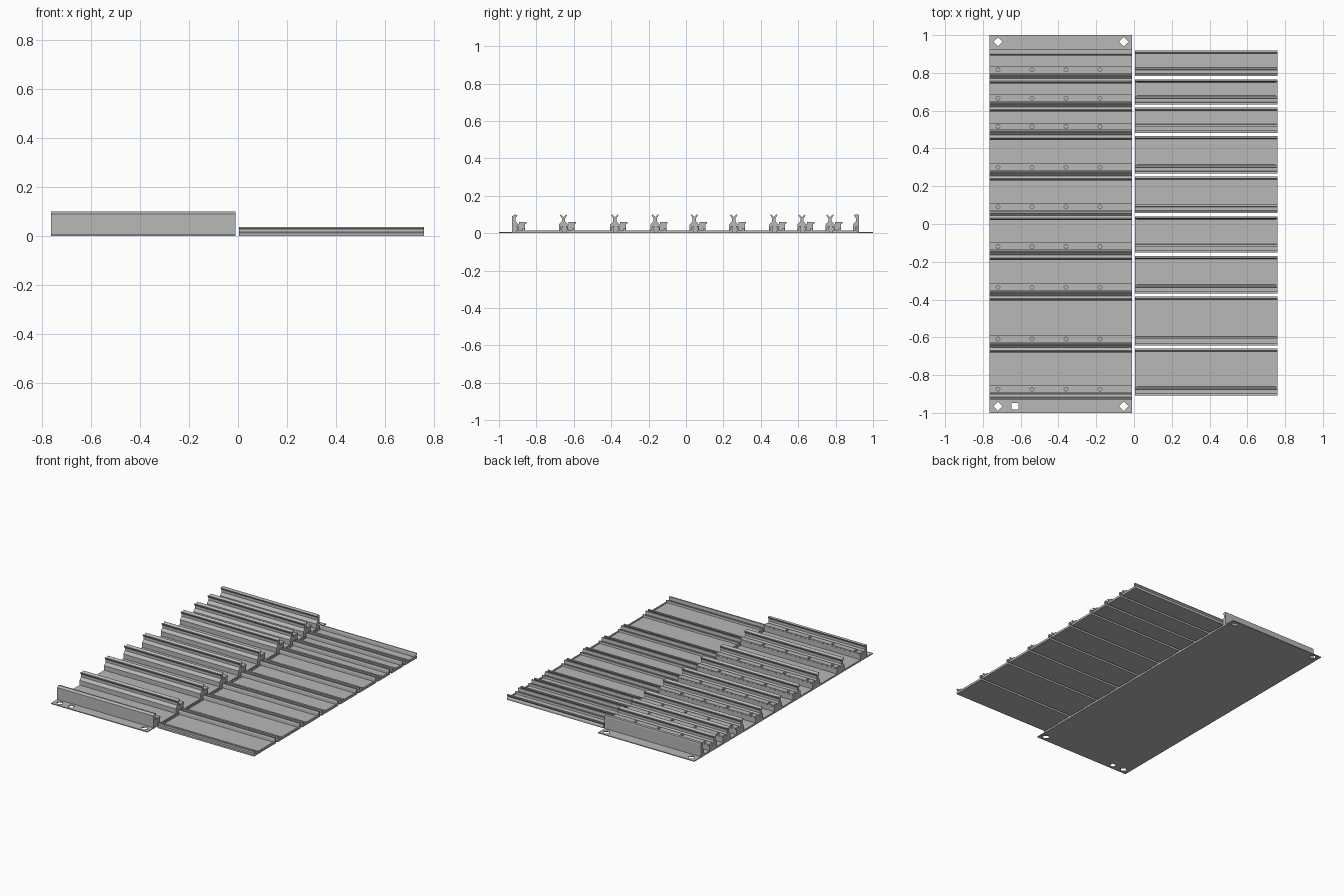
import bpy, bmesh, math
from mathutils import Matrix

cube = bpy.data.objects.get("Cube")
if cube:
    bpy.data.objects.remove(cube, do_unlink=True)

COLOUR = (0.48, 0.48, 0.48, 1.0)
grey = bpy.data.materials.new("plain grey")
grey.use_nodes = True
grey.diffuse_color = COLOUR
bsdf = next(n for n in grey.node_tree.nodes if n.type == 'BSDF_PRINCIPLED')
bsdf.inputs["Base Color"].default_value = COLOUR


def finish(name, bm):
    bmesh.ops.recalc_face_normals(bm, faces=bm.faces)
    mesh = bpy.data.meshes.new(name)
    bm.to_mesh(mesh)
    bm.free()
    mesh.materials.append(grey)
    obj = bpy.data.objects.new(name, mesh)
    bpy.context.collection.objects.link(obj)
    return obj


def extrude(name, profile, x0, x1, y=0.0):
    """Sweep a (y, z) outline along x."""
    bm = bmesh.new()
    face = bm.faces.new([bm.verts.new((x0, y + py, pz)) for py, pz in profile])
    swept = bmesh.ops.extrude_face_region(bm, geom=[face])["geom"]
    for v in swept:
        if isinstance(v, bmesh.types.BMVert):
            v.co.x = x1
    return finish(name, bm)


def box(name, x0, x1, y0, y1, z0, z1):
    return extrude(name, [(y0, z0), (y1, z0), (y1, z1), (y0, z1)], x0, x1)


def cut_holes(obj, holes, z0, z1):
    """Cut upright prisms; each hole is (x, y, radius, sides, turn)."""
    bm = bmesh.new()
    for x, y, r, sides, turn in holes:
        place = Matrix.Translation((x, y, (z0 + z1) / 2)) @ Matrix.Rotation(turn, 4, 'Z')
        bmesh.ops.create_cone(bm, cap_ends=True, segments=sides, radius1=r,
                              radius2=r, depth=z1 - z0, matrix=place)
    cutter = finish("hole_cutter", bm)
    cutter.hide_render = True
    mod = obj.modifiers.new("holes", 'BOOLEAN')
    mod.operation = 'DIFFERENCE'
    mod.solver = 'EXACT'
    mod.object = cutter
    bpy.context.view_layer.objects.active = obj
    bpy.ops.object.modifier_apply(modifier=mod.name)
    bpy.data.objects.remove(cutter, do_unlink=True)


# Tray base: thin flanged plate with mounting holes and a thicker floor
LEFT, RIGHT = -0.765, -0.01
plate = box("tray_plate", LEFT, RIGHT, -1, 1, 0, 0.006)
mounts = [(x, y, 0.025, 4, 0) for x in (-0.72, -0.055) for y in (-0.965, 0.965)]
mounts.append((-0.63, -0.965, 0.025, 4, math.pi / 4))
cut_holes(plate, mounts, -0.02, 0.03)
box("tray_floor", LEFT, RIGHT, -0.925, 0.925, 0.003, 0.012)

# Upright rails: front half carries a lip, back half a lip and a screw ledge
front_half = [(-0.025, 0.004), (-0.025, 0.045), (-0.009, 0.064), (-0.009, 0.08),
              (-0.02, 0.097), (-0.014, 0.1)]
notch = [(0, 0.086)]
back_half = [(0.014, 0.1), (0.02, 0.097), (0.009, 0.08), (0.009, 0.064),
             (0.022, 0.048), (0.027, 0.048), (0.027, 0.06), (0.066, 0.06),
             (0.066, 0.052), (0.06, 0.048), (0.06, 0.004)]
middle = front_half + notch + back_half
front_end = [(-0.01, 0.004), (-0.01, 0.09), (0.004, 0.1)] + back_half[1:]
back_end = front_half + [(0.006, 0.1), (0.008, 0.09), (0.008, 0.004)]

rails = [-0.92, -0.655, -0.38, -0.165, 0.045, 0.255, 0.47, 0.62, 0.77]
for i, y in enumerate(rails):
    name = "front_rail" if i == 0 else f"divider_rail_{i}"
    rail = extrude(name, front_end if i == 0 else middle, LEFT, RIGHT, y)
    screws = [(x, y + 0.046, 0.01, 12, 0) for x in (-0.72, -0.54, -0.36, -0.18)]
    cut_holes(rail, screws, 0.03, 0.08)
extrude("back_rail", back_end, LEFT, RIGHT, 0.917)

# Loose covers: one per compartment, grooved front edge, raised back edge
P0, P1 = 0.005, 0.76
ends = rails[1:] + [0.922]
for i, (a, b) in enumerate(zip(rails, ends), 1):
    y, d = a + 0.013, b - a - 0.017
    profile = [(0, 0), (0, 0.012), (0.007, 0.017), (0.007, 0.028), (0, 0.03),
               (0, 0.037), (0.011, 0.037), (0.013, 0.015), (0.032, 0.015),
               (0.034, 0.024), (0.044, 0.024), (0.046, 0.01),
               (d - 0.016, 0.01), (d - 0.014, 0.03), (d - 0.01, 0.037),
               (d, 0.037), (d, 0.03), (d - 0.006, 0.022), (d, 0.012), (d, 0)]
    extrude(f"cover_{i}", profile, P0, P1, y)
    for side, x in (("right", P0), ("left", P1 - 0.01)):
        box(f"cover_{i}_{side}_rim", x, x + 0.01, y + 0.04, y + d - 0.012, 0.004, 0.015)
